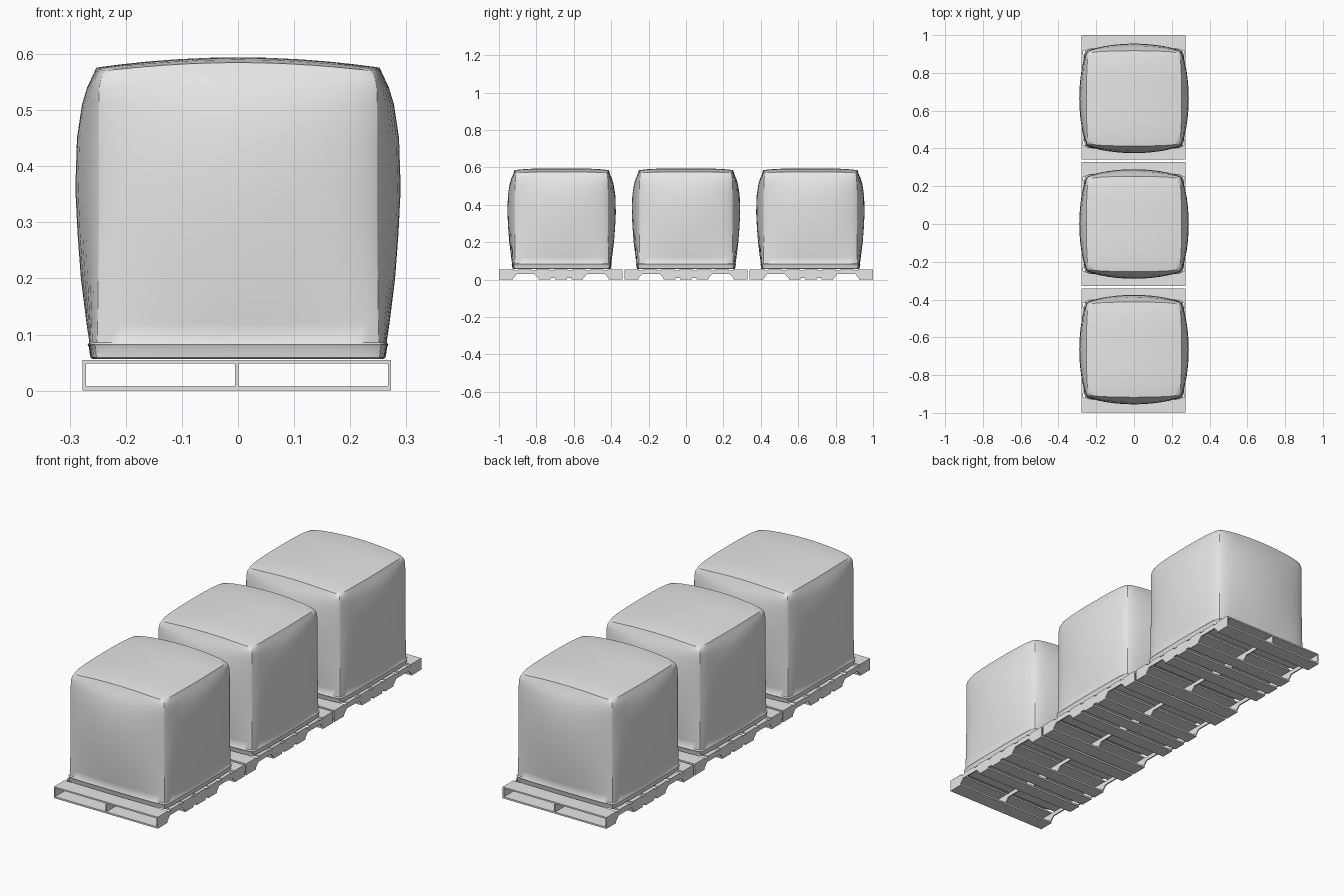
import bpy, bmesh, math

if "Cube" in bpy.data.objects:
    bpy.data.objects.remove(bpy.data.objects["Cube"])

grey = bpy.data.materials.new("light grey")
grey.use_nodes = True
COLOUR = (0.8, 0.8, 0.8, 1)
grey.diffuse_color = COLOUR
grey.node_tree.nodes["Principled BSDF"].inputs["Base Color"].default_value = COLOUR


def finish(bm, name, y, smooth=False):
    bmesh.ops.recalc_face_normals(bm, faces=bm.faces)
    mesh = bpy.data.meshes.new(name)
    bm.to_mesh(mesh)
    bm.free()
    mesh.materials.append(grey)
    obj = bpy.data.objects.new(name, mesh)
    obj.location.y = y
    bpy.context.collection.objects.link(obj)
    if smooth:
        bpy.ops.object.select_all(action='DESELECT')
        obj.select_set(True)
        bpy.context.view_layer.objects.active = obj
        bpy.ops.object.shade_smooth_by_angle(angle=math.radians(50))
    return obj


def prism(name, outline, x0, x1, y):
    """Extrude a (y, z) outline across x."""
    bm = bmesh.new()
    face = bm.faces.new([bm.verts.new((x0, py, pz)) for py, pz in outline])
    out = bmesh.ops.extrude_face_region(bm, geom=[face])
    moved = [v for v in out["geom"] if isinstance(v, bmesh.types.BMVert)]
    bmesh.ops.translate(bm, verts=moved, vec=(x1 - x0, 0, 0))
    return finish(bm, name, y)


LEFT, RIGHT, HALF = -0.277, 0.273, 0.329
LOW, HIGH, DECK = 0.008, 0.048, 0.055


def board(name, y0, y1, z0, z1, y):
    prism(name, [(y0, z0), (y1, z0), (y1, z1), (y0, z1)], LEFT, RIGHT, y)


def pallet(y):
    # Stringers with two chamfered fork notches
    notch = [(-0.255, LOW), (-0.235, 0.029), (-0.14, 0.029), (-0.12, LOW)]
    outline = [(-HALF, HIGH), (-HALF, LOW)] + notch
    outline += [(-py, pz) for py, pz in reversed(outline)]
    for side, x in (("right", LEFT), ("middle", -0.005), ("left", RIGHT - 0.006)):
        prism(side + "_stringer", outline, x, x + 0.006, y)
    # Top deck: wide lead boards, narrower ones between
    for s in (-1, 1):
        a, b = sorted((s * HALF, s * 0.25))
        board("top_lead_board", a, b, HIGH, DECK, y)
        a, b = sorted((s * HALF, s * 0.255))
        board("bottom_lead_board", a, b, 0, LOW, y)
    for i in range(-2, 3):
        c = i * 0.096
        board("top_board", c - 0.037, c + 0.037, HIGH, DECK, y)
    for i in (-1, 0, 1):
        c = i * 0.088
        board("bottom_board", c - 0.032, c + 0.032, 0, LOW, y)


# Sack wall: corner half width, bulge at the middle of each side, height
WALL = [(0.255, 0.003, 0.056), (0.26, 0.003, 0.059), (0.262, 0.004, 0.078),
        (0.264, 0.004, 0.082), (0.259, 0.006, 0.086), (0.258, 0.012, 0.12),
        (0.257, 0.023, 0.2), (0.256, 0.030, 0.28), (0.256, 0.034, 0.36),
        (0.256, 0.031, 0.45), (0.256, 0.022, 0.51), (0.255, 0.014, 0.54),
        (0.252, 0.009, 0.557)]
CROWN = [0.245, 0.23, 0.2, 0.16, 0.11, 0.055]
STEPS = 16


def ring_points(half, bulge):
    for side in range(4):
        a = side * math.pi / 2
        for k in range(STEPS + 1):
            u = math.sin((k / STEPS - 0.5) * math.pi)
            p, q = half + bulge * (1 - u * u) - 0.008 * u ** 12, u * half * 0.97
            yield p * math.cos(a) - q * math.sin(a), p * math.sin(a) + q * math.cos(a)


def crown_height(x, y):
    return 0.594 - 0.018 * (x / 0.25) ** 2 - 0.009 * (y / 0.25) ** 4


def sack(y):
    bm = bmesh.new()
    rings = []
    for half, bulge, z in WALL:
        rings.append([bm.verts.new((px, py, z)) for px, py in ring_points(half, bulge)])
    for half in CROWN:
        rings.append([bm.verts.new((px, py, crown_height(px, py)))
                      for px, py in ring_points(half, half * 0.03)])
    # Skin the rings, then close the base and the crown
    for low, high in zip(rings, rings[1:]):
        for i in range(len(low)):
            j = (i + 1) % len(low)
            bm.faces.new((low[i], low[j], high[j], high[i]))
    bm.faces.new(rings[0])
    peak = bm.verts.new((0, 0, 0.594))
    last = rings[-1]
    for i in range(len(last)):
        bm.faces.new((last[i], last[(i + 1) % len(last)], peak))
    finish(bm, "sack", y, smooth=True)


for i in (-1, 0, 1):
    pallet(i * 0.6695)
    sack(i * 0.665)
